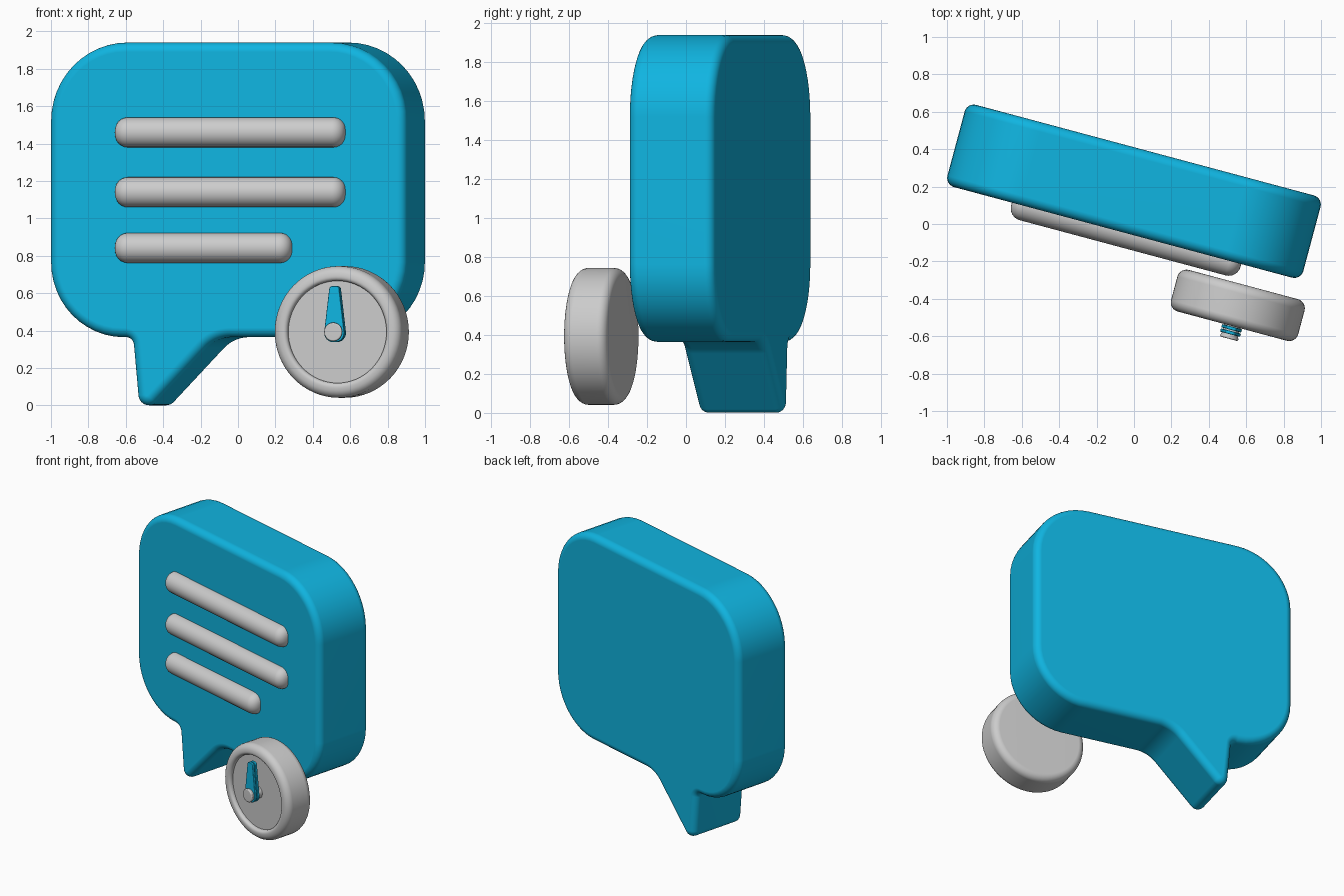
import bpy, bmesh, math
from mathutils import Matrix, Vector

if "Cube" in bpy.data.objects:
    bpy.data.objects.remove(bpy.data.objects["Cube"])

# Everything is built upright and square, then turned about z as one group
TURN = Matrix.Translation((0, 0.175, 0)) @ Matrix.Rotation(math.radians(-15), 4, 'Z')
blue = bpy.data.materials.new("blue")
blue.diffuse_color = (0.005, 0.46, 0.75, 1)
blue.use_nodes = True
blue.node_tree.nodes["Principled BSDF"].inputs["Base Color"].default_value = blue.diffuse_color


def finish(name, bm, place, mat=None):
    bmesh.ops.recalc_face_normals(bm, faces=bm.faces)
    me = bpy.data.meshes.new(name)
    bm.to_mesh(me)
    bm.free()
    ob = bpy.data.objects.new(name, me)
    bpy.context.collection.objects.link(ob)
    ob.matrix_world = TURN @ place
    if mat:
        me.materials.append(mat)
    bpy.ops.object.select_all(action='DESELECT')
    ob.select_set(True)
    bpy.context.view_layer.objects.active = ob
    bpy.ops.object.shade_smooth_by_angle(angle=math.radians(40))
    wn = ob.modifiers.new("weighted", 'WEIGHTED_NORMAL')
    wn.keep_sharp = True
    return ob


def rounded(corners, steps=12):
    """Polygon of (x, z, radius) corners -> outline with arc fillets."""
    out = []
    n = len(corners)
    for i, (x, z, r) in enumerate(corners):
        p = Vector((x, z))
        a = (Vector(corners[i - 1][:2]) - p).normalized()
        b = (Vector(corners[(i + 1) % n][:2]) - p).normalized()
        half = a.angle(b) / 2
        c = p + (a + b).normalized() * (r / math.sin(half))
        s = p + a * (r / math.tan(half)) - c
        e = p + b * (r / math.tan(half)) - c
        total = math.atan2(s.x * e.y - s.y * e.x, s.dot(e))
        for k in range(steps + 1):
            t = total * k / steps
            out.append(c + Vector((s.x * math.cos(t) - s.y * math.sin(t),
                                   s.x * math.sin(t) + s.y * math.cos(t))))
    return out


def slab(name, outline, y0, y1, bevel, place, mat):
    """Extrude an xz outline from y0 to y1 with rounded rims."""
    bm = bmesh.new()
    front = bm.faces.new([bm.verts.new((p.x, y0, p.y)) for p in outline])
    back = bmesh.ops.extrude_face_region(bm, geom=[front], use_keep_orig=True)
    for v in [g for g in back['geom'] if isinstance(g, bmesh.types.BMVert)]:
        v.co.y = y1
    rims = [e for e in bm.edges
            if abs(e.verts[0].co.y - e.verts[1].co.y) < 1e-6]
    bmesh.ops.recalc_face_normals(bm, faces=bm.faces)
    bmesh.ops.bevel(bm, geom=rims, offset=bevel, segments=6, profile=0.5,
                    affect='EDGES', clamp_overlap=False)
    return finish(name, bm, place, mat)


def arc(cr, cy, r, a0, a1, n=6):
    return [(cr + r * math.cos(math.radians(a0 + (a1 - a0) * k / n)),
             cy + r * math.sin(math.radians(a0 + (a1 - a0) * k / n))) for k in range(n + 1)]


def lathe(name, profile, place, mat=None, steps=64):
    """Spin a (radius, y) profile about the y axis."""
    bm = bmesh.new()
    vs = [bm.verts.new((r, y, 0)) for r, y in profile]
    es = [bm.edges.new(pair) for pair in zip(vs, vs[1:])]
    bmesh.ops.spin(bm, geom=vs + es, cent=(0, 0, 0), axis=(0, 1, 0),
                   angle=math.tau, steps=steps, use_duplicate=False)
    bmesh.ops.remove_doubles(bm, verts=bm.verts, dist=1e-5)
    return finish(name, bm, place, mat)


# Speech bubble with tail
DEPTH = 0.2275
bubble = rounded([(-0.985, 1.94, 0.42), (-0.985, 0.365, 0.40), (-0.53, 0.365, 0.045),
                  (-0.49, -0.07, 0.056), (-0.07, 0.365, 0.20),
                  (0.985, 0.365, 0.40), (0.985, 1.94, 0.42)])
slab("speech_bubble", bubble, -DEPTH, DEPTH, 0.05, Matrix(), blue)

# Three text bars half sunk into the front
for i, (x0, x1, z) in enumerate([(-0.615, 0.655, 1.46), (-0.615, 0.655, 1.14), (-0.615, 0.36, 0.842)]):
    h, c = (x1 - x0) / 2, 0.065
    prof = [(0, -h)] + arc(0.08 - c, -h + c, c, -90, 0) + arc(0.08 - c, h - c, c, 0, 90) + [(0, h)]
    lathe(f"text_bar_{i + 1}", prof,
          Matrix.Translation(((x0 + x1) / 2, -DEPTH, z)) @ Matrix.Rotation(-math.pi / 2, 4, 'Z'),
          steps=32)

# Clock case with raised rim and recessed dial
CLOCK = Matrix.Translation((0.694, -0.4455, 0.393))
case = ([(0, 0.115)] + arc(0.302, 0.065, 0.05, 90, 0) + arc(0.302, -0.065, 0.05, 0, -90)
        + arc(0.295, -0.093, 0.022, -90, -180) + [(0.273, -0.085), (0, -0.085)])
lathe("clock_case", case, CLOCK)

# Two stacked clock hands, both pointing up
hand = rounded([(-0.062, -0.055, 0.05), (0.062, -0.055, 0.05),
                (0.026, 0.245, 0.018), (-0.026, 0.245, 0.018)], 6)
for name, y in (("hour_hand", -0.118), ("minute_hand", -0.142)):
    slab(name, hand, y - 0.018, y, 0.004, CLOCK, blue)

# Centre pin through the hands
pin = [(0, -0.08), (0.045, -0.08), (0.045, -0.16)] + arc(0.042, -0.177, 0.008, 0, -90, 4) + [(0, -0.185)]
lathe("clock_pin", pin, CLOCK, steps=32)
